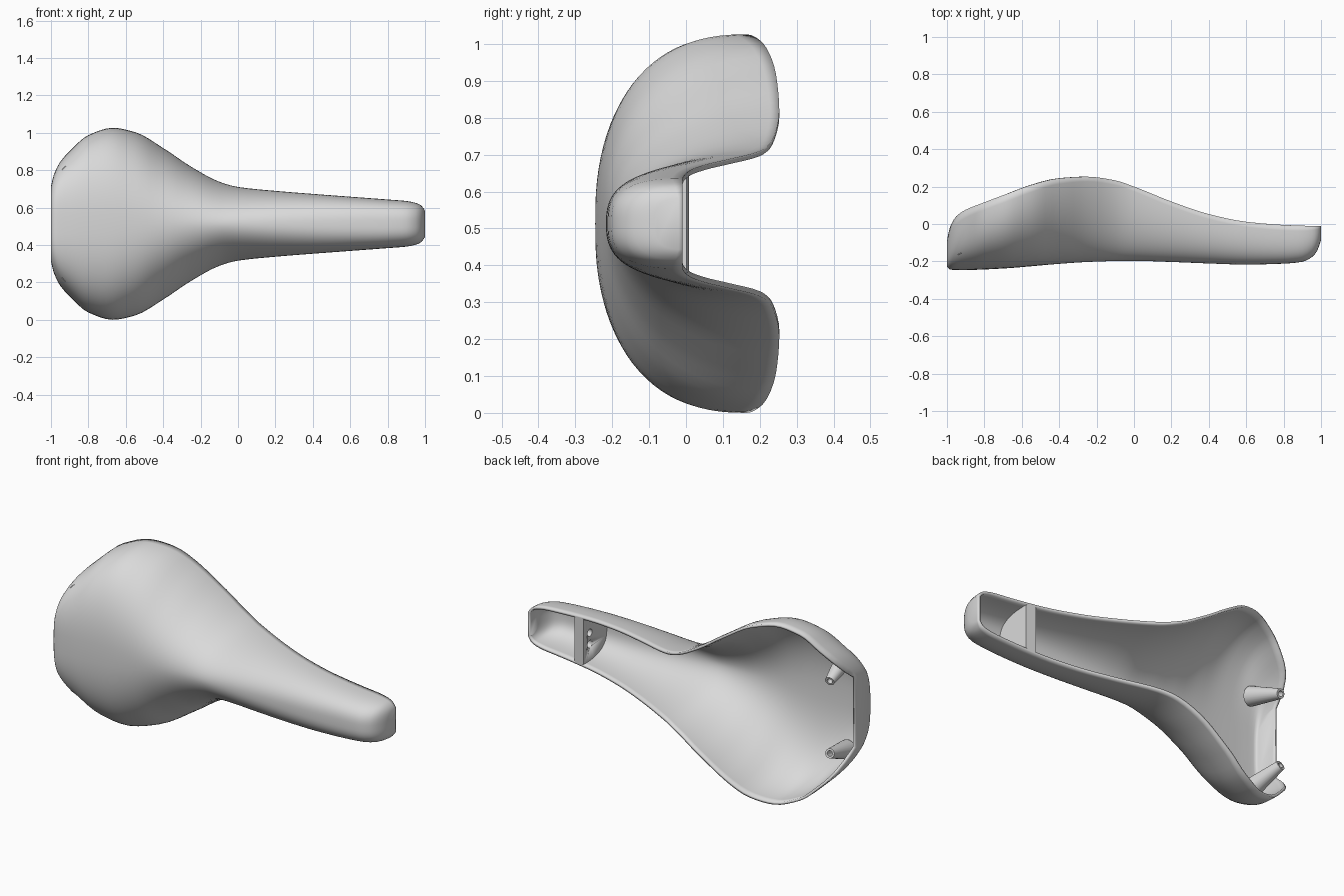
import bpy, bmesh, math
from mathutils import Vector

if "Cube" in bpy.data.objects:
    bpy.data.objects.remove(bpy.data.objects["Cube"])

ZC = 0.513  # height of the mirror plane

# stations along the length: x, half width, rim y, crown y, section roundness
STATIONS = [
    (-1.00, 0.200, -0.090, -0.228, 3.2),
    (-0.985, 0.262, -0.020, -0.243, 3.1),
    (-0.95, 0.332, 0.042, -0.246, 2.9),
    (-0.90, 0.388, 0.076, -0.246, 2.7),
    (-0.80, 0.474, 0.116, -0.243, 2.5),
    (-0.67, 0.513, 0.165, -0.236, 2.4),
    (-0.55, 0.490, 0.208, -0.226, 2.25),
    (-0.40, 0.405, 0.244, -0.213, 2.0),
    (-0.25, 0.305, 0.253, -0.203, 1.9),
    (-0.10, 0.225, 0.233, -0.198, 1.9),
    (0.00, 0.197, 0.200, -0.197, 2.0),
    (0.20, 0.176, 0.120, -0.203, 2.2),
    (0.40, 0.160, 0.053, -0.211, 2.4),
    (0.60, 0.145, 0.012, -0.217, 2.6),
    (0.80, 0.130, -0.005, -0.212, 2.8),
    (0.90, 0.122, -0.009, -0.202, 2.8),
    (0.95, 0.112, -0.010, -0.178, 2.8),
    (0.98, 0.098, -0.010, -0.142, 2.8),
    (1.00, 0.070, -0.010, -0.085, 2.8),
]


def slope(i, k):
    """Monotone tangent of column k at station i."""
    def d(a):
        return (STATIONS[a + 1][k] - STATIONS[a][k]) / (STATIONS[a + 1][0] - STATIONS[a][0])
    last = len(STATIONS) - 1
    if i == 0 or i == last:
        return d(0) if i == 0 else d(last - 1)
    a, b = d(i - 1), d(i)
    return 0 if a * b <= 0 else 2 * a * b / (a + b)


def station(x):
    """Smoothly interpolated half width, rim, crown and roundness at x."""
    i = 0
    while i < len(STATIONS) - 2 and x > STATIONS[i + 1][0]:
        i += 1
    p, q = STATIONS[i], STATIONS[i + 1]
    h = q[0] - p[0]
    t = (x - p[0]) / h
    return [(2*t**3 - 3*t*t + 1) * p[k] + (t**3 - 2*t*t + t) * h * slope(i, k)
            + (3*t*t - 2*t**3) * q[k] + (t**3 - t*t) * h * slope(i + 1, k)
            for k in range(1, 5)]


def section(x, inset=0.0, segs=48):
    """Arch from the upper rim over the crown to the lower rim."""
    half, rim, crown, n = station(x)
    half, crown = half - inset, crown + inset
    pts = []
    for j in range(segs + 1):
        a = math.pi * j / segs
        c, s = math.cos(a), max(0.0, math.sin(a))
        pts.append((x, rim + (crown - rim) * s ** (2 / n),
                    ZC + half * math.copysign(abs(c) ** (2 / n), c)))
    return pts


grey = bpy.data.materials.new("plain_grey")
grey.diffuse_color = (0.7, 0.7, 0.7, 1)
grey.use_nodes = True
grey.node_tree.nodes["Principled BSDF"].inputs["Base Color"].default_value = grey.diffuse_color


def make(name, bm, angle=40):
    me = bpy.data.meshes.new(name)
    bm.to_mesh(me)
    bm.free()
    ob = bpy.data.objects.new(name, me)
    bpy.context.collection.objects.link(ob)
    me.materials.append(grey)
    bpy.ops.object.select_all(action='DESELECT')
    ob.select_set(True)
    bpy.context.view_layer.objects.active = ob
    bpy.ops.object.shade_smooth_by_angle(angle=math.radians(angle))
    return ob


def loft(rings, closed=False, cap_start=True, cap_end=True):
    """Skin a list of point rings."""
    bm = bmesh.new()
    rows = [[bm.verts.new(p) for p in r] for r in rings]
    n = len(rows[0])
    for a, b in zip(rows, rows[1:]):
        for j in range(n if closed else n - 1):
            k = (j + 1) % n
            bm.faces.new((a[j], a[k], b[k], b[j]))
    if cap_start:
        bm.faces.new(rows[0][::-1])
    if cap_end:
        bm.faces.new(rows[-1])
    return bm


# thin seat shell, open towards the back
xs = []
for p, q in zip(STATIONS, STATIONS[1:]):
    steps = 2 if q[0] - p[0] < 0.06 else 4
    xs += [p[0] + (q[0] - p[0]) * i / steps for i in range(steps)]
shell = make("saddle_shell", loft([section(x) for x in xs + [1.0]]))
solid = shell.modifiers.new("wall", 'SOLIDIFY')
solid.thickness = 0.014
solid.offset = -1

# cross block inside the nose, with two rail sockets
bm = loft([section(x, 0.007) for x in (0.64, 0.70)], closed=True)
bmesh.ops.recalc_face_normals(bm, faces=bm.faces)
block = make("nose_block", bm)
for side in (-1, 1):
    ring = [(math.cos(a) * 0.021 - 0.05, math.sin(a) * 0.021 + ZC + side * 0.032)
            for a in (math.tau * i / 24 for i in range(24))]
    bm = loft([[(x, y, z) for y, z in ring] for x in (0.60, 0.685)], closed=True)
    bmesh.ops.recalc_face_normals(bm, faces=bm.faces)
    cutter = make("socket_cutter", bm)
    cutter.hide_render = True
    cutter.hide_set(True)
    cut = block.modifiers.new("socket", 'BOOLEAN')
    cut.operation = 'DIFFERENCE'
    cut.object = cutter

# two tapered hollow pegs inside the rear corners
for name, side in (("upper_peg", 1), ("lower_peg", -1)):
    base = Vector((-0.895, -0.165, ZC + side * 0.265))
    tip = Vector((-0.925, 0.03, ZC + side * 0.205))
    rot = (tip - base).to_track_quat('Z', 'Y')
    length = (tip - base).length
    rings = [[base + rot @ Vector((r * math.cos(a), r * math.sin(a), h))
              for a in (math.tau * i / 24 for i in range(24))]
             for h, r in ((0, 0.052), (length, 0.026), (length, 0.015), (length - 0.07, 0.013))]
    bm = loft(rings, closed=True)
    bmesh.ops.recalc_face_normals(bm, faces=bm.faces)
    make(name, bm)
